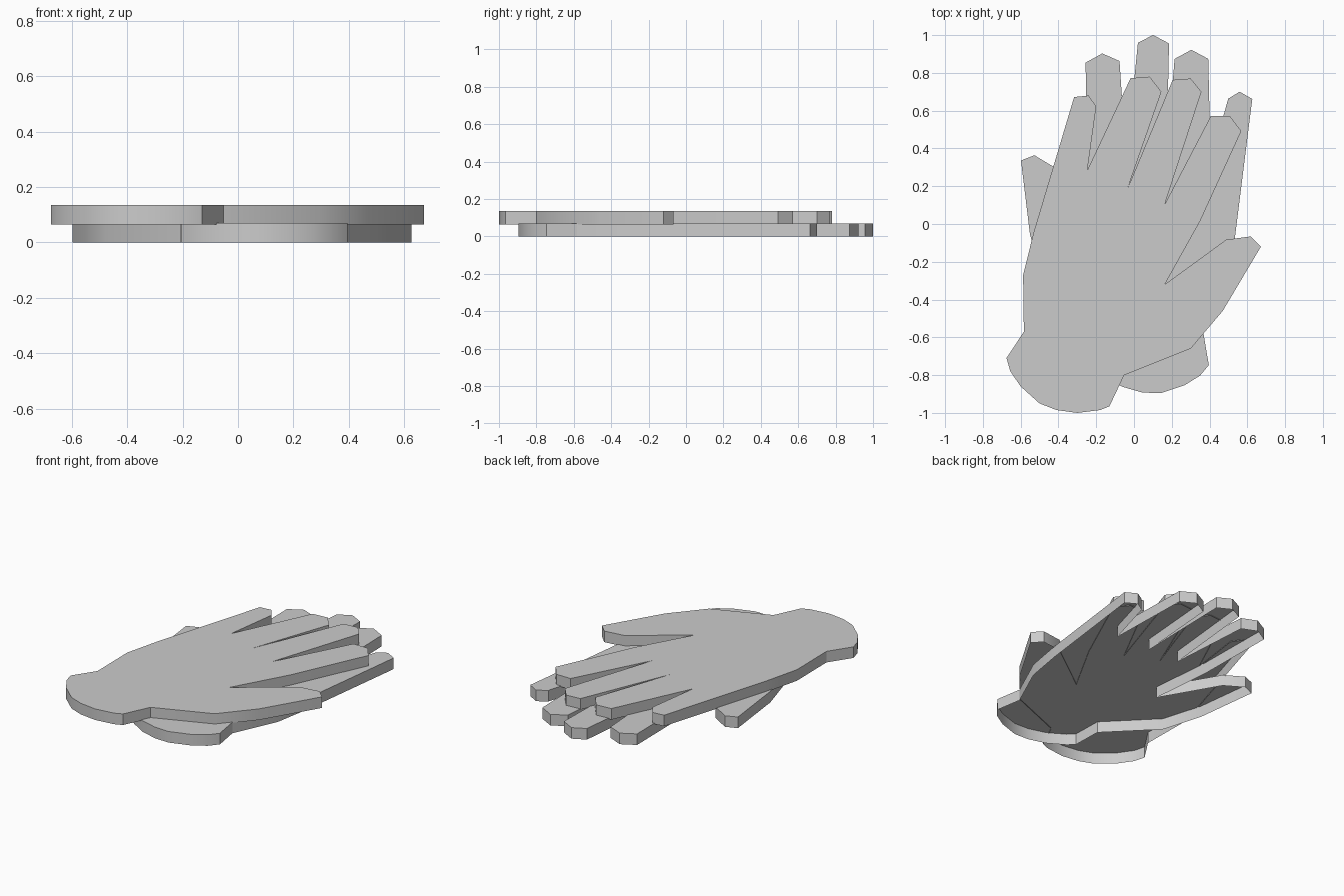
import bpy, bmesh
from math import radians
from mathutils import Matrix, Vector

if "Cube" in bpy.data.objects:
    bpy.data.objects.remove(bpy.data.objects["Cube"])

# Glove outline: cuff corner, little finger to thumb, then round the cuff
OUTLINE = [
    (-0.675, -0.71), (-0.583, -0.57), (-0.587, -0.27), (-0.53, -0.04),
    (-0.317, 0.672), (-0.24, 0.68), (-0.20, 0.622), (-0.247, 0.285),
    (-0.018, 0.772), (0.083, 0.78), (0.145, 0.70), (-0.032, 0.193),
    (0.205, 0.763), (0.30, 0.77), (0.357, 0.70), (0.163, 0.105),
    (0.407, 0.572), (0.507, 0.572), (0.568, 0.492), (0.35, 0.015),
    (0.163, -0.32), (0.488, -0.083), (0.618, -0.066), (0.672, -0.12),
    (0.47, -0.46), (0.30, -0.66), (-0.052, -0.80), (-0.13, -0.965),
    (-0.18, -0.985), (-0.30, -1.0), (-0.41, -0.985), (-0.50, -0.95),
    (-0.60, -0.86), (-0.655, -0.78),
]


def glove(name, z0, z1, matrix=Matrix()):
    """Flat cut-out shell: top face and side walls, open underneath."""
    pts = [matrix @ Vector((x, y, 0)) for x, y in OUTLINE]
    bm = bmesh.new()
    low = [bm.verts.new((p.x, p.y, z0)) for p in pts]
    high = [bm.verts.new((p.x, p.y, z1)) for p in pts]
    top = bm.faces.new(high)
    n = len(pts)
    for i in range(n):
        j = (i + 1) % n
        bm.faces.new((low[j], low[i], high[i], high[j]))
    bm.normal_update()
    if top.normal.z < 0:
        bmesh.ops.reverse_faces(bm, faces=bm.faces[:])
    mesh = bpy.data.meshes.new(name)
    bm.to_mesh(mesh)
    bm.free()
    obj = bpy.data.objects.new(name, mesh)
    bpy.context.collection.objects.link(obj)
    bpy.ops.object.select_all(action='DESELECT')
    obj.select_set(True)
    bpy.context.view_layer.objects.active = obj
    bpy.ops.object.shade_smooth_by_angle(angle=radians(30))
    return obj


# Upper glove
glove("upper_glove", 0.065, 0.135)

# Lower glove: the same outline mirrored and turned
glove("lower_glove", 0.0, 0.07,
      Matrix.Translation((0.065, 0.175, 0))
      @ Matrix.Rotation(radians(-23.8), 4, 'Z')
      @ Matrix.Diagonal((-1, 1, 1, 1)))
